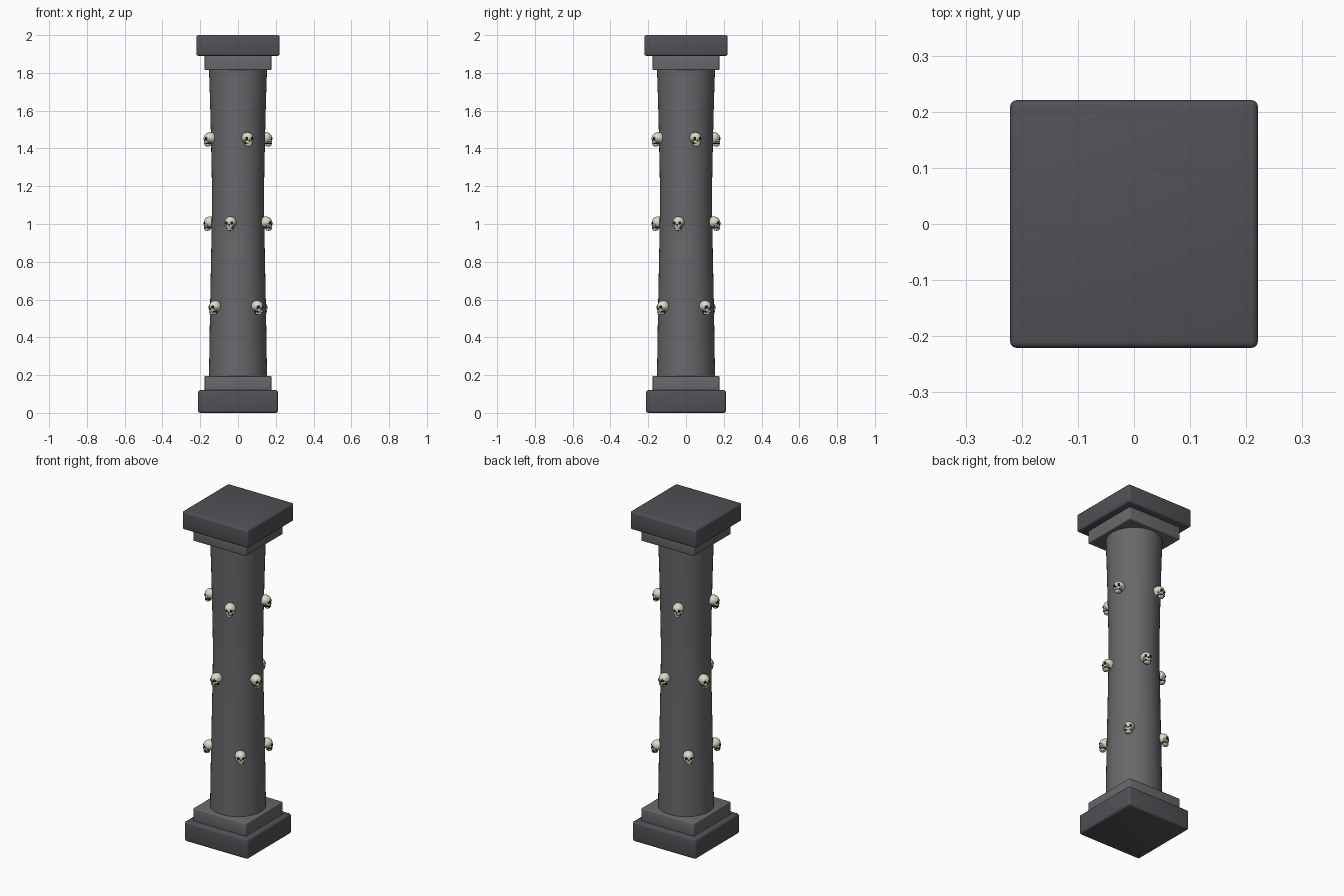
import bpy, bmesh, math
from mathutils import Matrix, Vector

if "Cube" in bpy.data.objects:
    bpy.data.objects.remove(bpy.data.objects["Cube"])


def material(name, rgb):
    m = bpy.data.materials.new(name)
    m.diffuse_color = (*rgb, 1)
    m.use_nodes = True
    m.node_tree.nodes["Principled BSDF"].inputs["Base Color"].default_value = m.diffuse_color
    return m


DARK = material("dark_stone", (0.085, 0.08, 0.09))
STONE = material("stone", (0.14, 0.14, 0.148))
BONE = material("bone", (0.72, 0.68, 0.55))
BLACK = material("socket", (0.015, 0.013, 0.012))


def new_object(name, mesh):
    ob = bpy.data.objects.new(name, mesh)
    bpy.context.collection.objects.link(ob)
    return ob


def smooth(ob, angle=35):
    bpy.ops.object.select_all(action='DESELECT')
    ob.select_set(True)
    bpy.context.view_layer.objects.active = ob
    bpy.ops.object.shade_smooth_by_angle(angle=math.radians(angle))


# Square slabs of base and capital
def slab(name, half, z0, z1, bevel, mat):
    bm = bmesh.new()
    bmesh.ops.create_cube(bm, size=1, matrix=Matrix.Translation((0, 0, (z0 + z1) / 2))
                          @ Matrix.Diagonal((2 * half, 2 * half, z1 - z0, 1)))
    bmesh.ops.bevel(bm, geom=bm.edges[:], offset=bevel, segments=3,
                    profile=0.5, affect='EDGES')
    me = bpy.data.meshes.new(name)
    bm.to_mesh(me)
    bm.free()
    me.materials.append(mat)
    smooth(new_object(name, me))


slab("base_plinth", 0.212, 0.0, 0.12, 0.012, DARK)
slab("base_step", 0.177, 0.115, 0.195, 0.005, STONE)
slab("capital_step", 0.177, 1.815, 1.895, 0.005, STONE)
slab("capital_slab", 0.221, 1.89, 2.0, 0.012, DARK)

# Waisted round shaft, lathed from a profile
PROFILE = [(0.154, 0.18), (0.152, 0.3), (0.149, 0.5), (0.145, 0.7), (0.141, 0.9),
           (0.138, 1.1), (0.139, 1.25), (0.143, 1.45), (0.148, 1.65), (0.154, 1.83)]
SIDES = 48
bm = bmesh.new()
rings = [[bm.verts.new((r * math.cos(i * math.tau / SIDES),
                        r * math.sin(i * math.tau / SIDES), z))
          for i in range(SIDES)] for r, z in PROFILE]
for lo, hi in zip(rings, rings[1:]):
    for i in range(SIDES):
        j = (i + 1) % SIDES
        bm.faces.new((lo[i], lo[j], hi[j], hi[i]))
bm.faces.new(rings[0][::-1])
bm.faces.new(rings[-1])
shaft_mesh = bpy.data.meshes.new("shaft")
bm.to_mesh(shaft_mesh)
bm.free()
shaft_mesh.materials.append(STONE)
smooth(new_object("shaft", shaft_mesh))

# One skull mesh facing -y, origin at the centre of the cranium
bm = bmesh.new()


def paint(verts, index):
    for f in {f for v in verts for f in v.link_faces}:
        f.material_index = index


def ball(pos, radii, index=0, u=16, v=10):
    mat = Matrix.Translation(pos) @ Matrix.Diagonal((*radii, 1))
    paint(bmesh.ops.create_uvsphere(bm, u_segments=u, v_segments=v, radius=1,
                                    matrix=mat)["verts"], index)


def box(pos, size, index=0):
    mat = Matrix.Translation(pos) @ Matrix.Diagonal((*size, 1))
    paint(bmesh.ops.create_cube(bm, size=1, matrix=mat)["verts"], index)


ball((0, 0, 0), (0.031, 0.034, 0.030), u=24, v=16)            # cranium
ball((0, -0.017, -0.020), (0.021, 0.016, 0.013))              # upper jaw
ball((0, -0.015, -0.037), (0.020, 0.017, 0.009))              # lower jaw
box((0, -0.014, -0.030), (0.034, 0.030, 0.007), 1)            # mouth gap
for s in (-1, 1):
    ball((s * 0.0125, -0.0265, -0.004), (0.0088, 0.0075, 0.0088), 1)  # eye sockets
    ball((s * 0.021, -0.017, -0.015), (0.008, 0.011, 0.006))          # cheekbones
ball((0, -0.032, -0.0155), (0.0035, 0.004, 0.005), 1, 10, 8)  # nose hole
for i in range(5):                                            # teeth
    x = (i - 2) * 0.0063
    y = -0.030 + abs(i - 2) * 0.0015
    box((x, y, -0.0285), (0.005, 0.005, 0.006))
skull_mesh = bpy.data.meshes.new("skull")
bm.to_mesh(skull_mesh)
bm.free()
skull_mesh.materials.append(BONE)
skull_mesh.materials.append(BLACK)

# Three twisted rings of four skulls
for row, (z, radius, turn) in enumerate([(0.565, 0.157, 40), (1.01, 0.152, -15),
                                         (1.456, 0.155, 19)]):
    for k in range(4):
        a = math.radians(turn + 90 * k)
        ob = new_object(f"skull_{row + 1}_{k + 1}", skull_mesh)
        ob.location = Vector((radius * math.sin(a), -radius * math.cos(a), z))
        ob.rotation_euler.z = a
        if row == 0 and k == 0:
            smooth(ob, 40)
